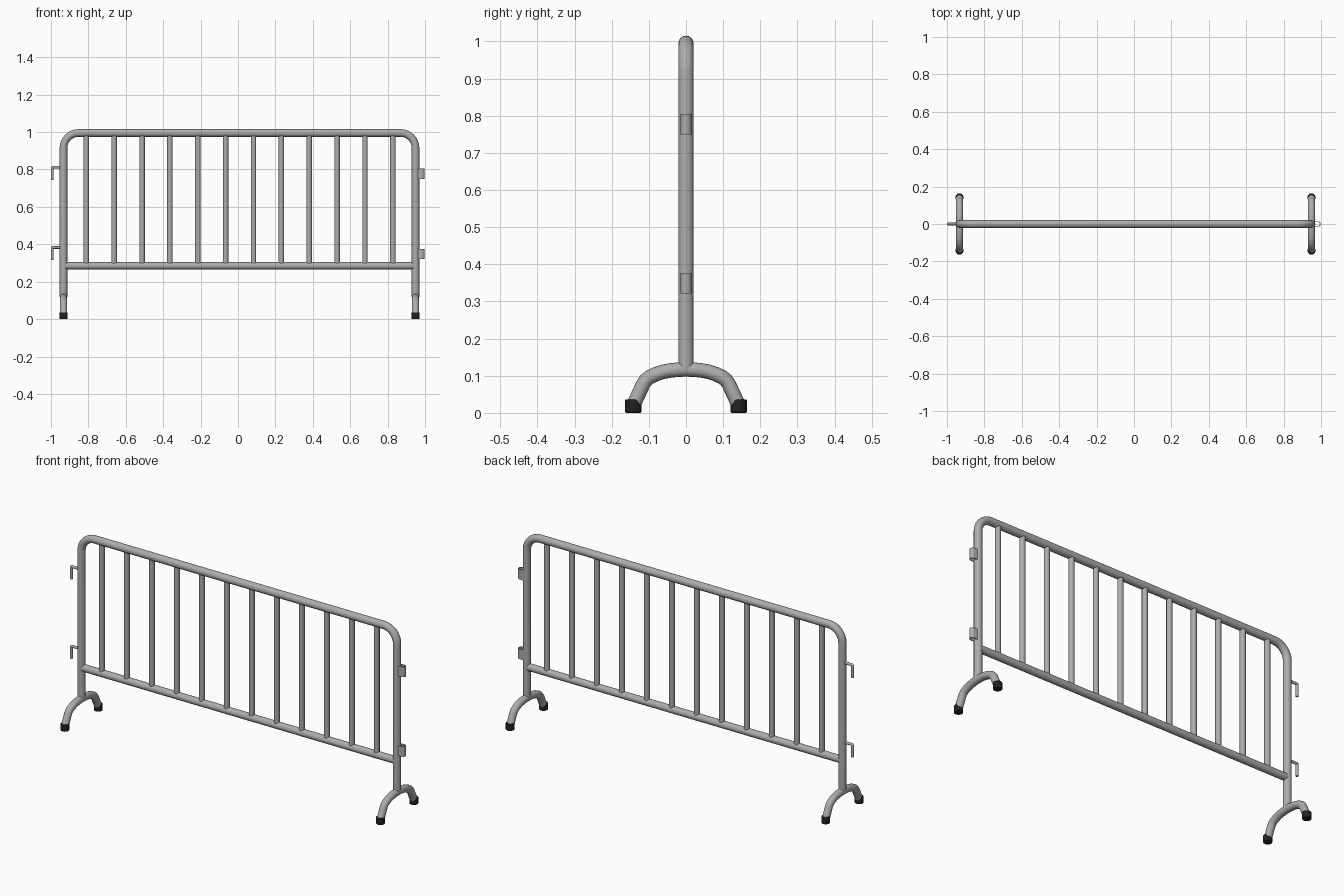
import bpy, bmesh, math

if "Cube" in bpy.data.objects:
    bpy.data.objects.remove(bpy.data.objects["Cube"])

XL, XR = -0.933, 0.949      # post centres
TOP, R = 0.995, 0.0205      # top rail height, tube radius


def material(name, v):
    m = bpy.data.materials.new(name)
    m.diffuse_color = (v, v, v, 1)
    m.use_nodes = True
    m.node_tree.nodes["Principled BSDF"].inputs["Base Color"].default_value = m.diffuse_color
    return m


steel = material("grey_steel", 0.42)
rubber = material("black_rubber", 0.015)


def finish(ob, name, mat=steel):
    bpy.ops.object.select_all(action='DESELECT')
    bpy.context.view_layer.objects.active = ob
    ob.select_set(True)
    if ob.type == 'CURVE':
        bpy.ops.object.convert(target='MESH')
    ob = bpy.context.view_layer.objects.active
    bpy.ops.object.shade_smooth_by_angle(angle=math.radians(40))
    ob.name = name
    ob.data.materials.clear()
    ob.data.materials.append(mat)
    return ob


def tube(name, pts, r):
    cu = bpy.data.curves.new(name, 'CURVE')
    cu.dimensions = '3D'
    cu.bevel_depth, cu.bevel_resolution, cu.use_fill_caps = r, 6, True
    sp = cu.splines.new('POLY')
    sp.points.add(len(pts) - 1)
    for b, p in zip(sp.points, pts):
        b.co = (*p, 1)
    ob = bpy.data.objects.new(name, cu)
    bpy.context.collection.objects.link(ob)
    return finish(ob, name)


def arc(cx, cz, r, a0, a1, n=10):
    angs = [math.radians(a0 + (a1 - a0) * i / n) for i in range(n + 1)]
    return [(cx + r * math.cos(a), 0, cz + r * math.sin(a)) for a in angs]


# Outer frame: two posts and the top rail in one bent tube
B = 0.08
tube("outer_frame", [(XL, 0, 0.117)]
     + arc(XL + B, TOP - B, B, 180, 90)
     + arc(XR - B, TOP - B, B, 90, 0)
     + [(XR, 0, 0.117)], R)

# Lower rail and vertical bars
tube("lower_rail", [(XL + 0.008, 0, 0.285), (XR - 0.008, 0, 0.285)], 0.0195)
for i in range(12):
    x = -0.811 + i * 0.149
    tube(f"bar_{i + 1}", [(x, 0, 0.285), (x, 0, TOP)], 0.0145)

# Arched feet with rubber caps: shallow bow, tight bend, straight leg
half = [(0.02, 0.1165), (0.04, 0.1145), (0.06, 0.111), (0.08, 0.1045),
        (0.098, 0.096), (0.108, 0.088), (0.115, 0.078), (0.141, 0.022)]
profile = [(-y, z) for y, z in reversed(half)] + [(0, 0.117)] + half
for side, x in (("left", XL), ("right", XR)):
    tube(f"foot_{side}", [(x, y, z) for y, z in profile], 0.0195)
    for end, s in (("front", -1), ("back", 1)):
        bpy.ops.mesh.primitive_cylinder_add(
            vertices=24, radius=0.022, depth=0.036, location=(x, s * 0.142, 0.018))
        cap = bpy.context.object
        bev = cap.modifiers.new("soft_rim", 'BEVEL')
        bev.width, bev.segments = 0.003, 2
        finish(cap, f"foot_cap_{side}_{end}", rubber)


# U-shaped strap socket
def socket(name, z0, z1):
    def outline(r):
        angs = [math.radians(-90 + 15 * i) for i in range(13)]
        bend = [(0.9835 + r * math.cos(a), r * math.sin(a)) for a in angs]
        return [(XR + 0.008, -r)] + bend + [(XR + 0.008, r)]
    bm = bmesh.new()
    loop = outline(0.0145) + outline(0.0105)[::-1]
    n = len(loop)
    lo = [bm.verts.new((x, y, z0)) for x, y in loop]
    hi = [bm.verts.new((x, y, z1)) for x, y in loop]
    for i in range(n):
        j = (i + 1) % n
        bm.faces.new((lo[i], lo[j], hi[j], hi[i]))
    for i in range(n // 2 - 1):
        k = n - 1 - i
        bm.faces.new((hi[i], hi[i + 1], hi[k - 1], hi[k]))
        bm.faces.new((lo[k], lo[k - 1], lo[i + 1], lo[i]))
    bmesh.ops.recalc_face_normals(bm, faces=bm.faces)
    me = bpy.data.meshes.new(name)
    bm.to_mesh(me)
    bm.free()
    ob = bpy.data.objects.new(name, me)
    bpy.context.collection.objects.link(ob)
    finish(ob, name)


# Linking hooks on the left, sockets on the right
for label, z in (("upper", 0.812), ("lower", 0.383)):
    tube(f"hook_{label}", [(XL, 0, z)]
         + arc(-0.989, z - 0.004, 0.004, 90, 180, 3)
         + [(-0.993, 0, z - 0.067)], 0.007)
    socket(f"socket_{label}", z - 0.062, z - 0.007)
